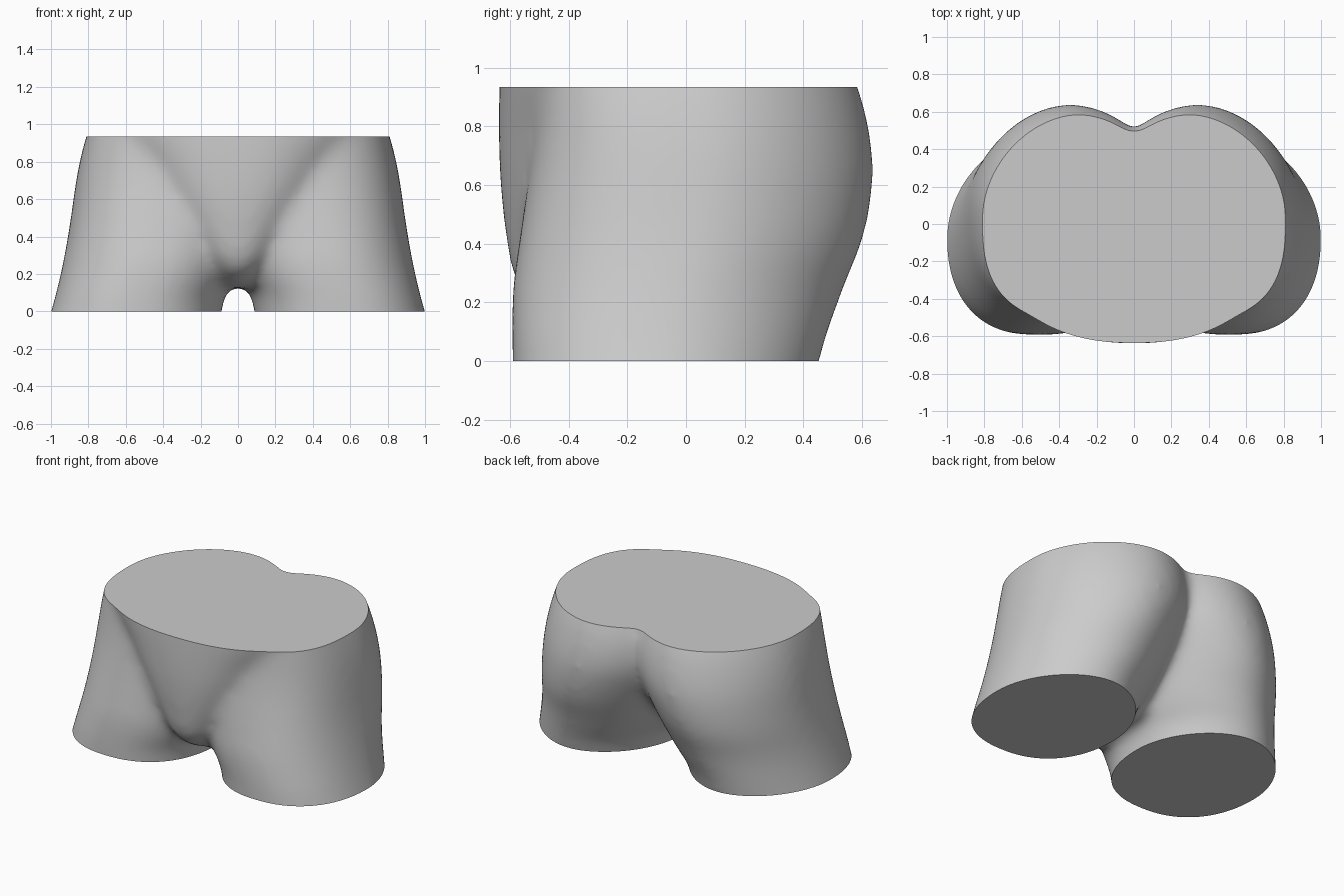
import bpy, bmesh, math

if "Cube" in bpy.data.objects:
    bpy.data.objects.remove(bpy.data.objects["Cube"])

TOP = 0.935
N = 72


def ring(bm, z, x0, x1, yf, yb, ef, eb):
    """Oval ring with separate front / back fullness."""
    cx, rx = (x0 + x1) / 2, (x1 - x0) / 2
    cy, ry = (yf + yb) / 2, (yb - yf) / 2
    verts = []
    for i in range(N):
        a = 2 * math.pi * i / N
        c, s = math.cos(a), math.sin(a)
        e = eb if s > 0 else ef
        x = cx + rx * math.copysign(abs(c) ** (2 / e), c)
        y = cy + ry * math.copysign(abs(s) ** (2 / e), s)
        verts.append(bm.verts.new((x, y, z)))
    return verts


def resample(keys, steps=5):
    """Smooth curve through the key rings."""
    out = []
    for i in range(len(keys) - 1):
        k0, k1, k2 = keys[max(i - 1, 0)], keys[i], keys[i + 1]
        k3 = keys[min(i + 2, len(keys) - 1)]
        d = k2[0] - k1[0]
        for s in range(steps):
            t = s / steps
            row = [k1[0] + d * t]
            for a, b, c, e in list(zip(k0, k1, k2, k3))[1:]:
                m1 = (c - a) / (k2[0] - k0[0]) * d
                m2 = (e - b) / (k3[0] - k1[0]) * d
                row.append((2*t**3 - 3*t*t + 1) * b + (t**3 - 2*t*t + t) * m1
                           + (3*t*t - 2*t**3) * c + (t**3 - t*t) * m2)
            out.append(row)
    return out + [list(keys[-1])]


def loft(bm, keys, eb, mirror=1):
    """Closed skin through (z, xmin, xmax, yfront, yback, fullness) keys."""
    rings = []
    for z, x0, x1, yf, yb, ef in resample(keys):
        if mirror < 0:
            x0, x1 = -x1, -x0
        rings.append(ring(bm, z, x0, x1, yf, yb, ef, eb))
    for a, b in zip(rings, rings[1:]):
        for i in range(N):
            j = (i + 1) % N
            bm.faces.new((a[i], a[j], b[j], b[i]))
    bm.faces.new(rings[0][::-1])
    bm.faces.new(rings[-1])


# thigh and buttock: z, inner, outer, front, back, front fullness
thigh = [
    (-0.20, 0.12, 1.06, -0.59, 0.40, 2.3),
    (0.00, 0.086, 1.00, -0.592, 0.457, 2.3),
    (0.08, 0.070, 0.978, -0.594, 0.479, 2.3),
    (0.16, 0.02, 0.958, -0.594, 0.507, 2.3),
    (0.26, -0.03, 0.936, -0.59, 0.543, 2.3),
    (0.40, -0.08, 0.910, -0.57, 0.60, 2.4),
    (0.53, -0.14, 0.890, -0.551, 0.63, 2.5),
    (0.66, -0.20, 0.872, -0.533, 0.641, 2.6),
    (0.80, -0.23, 0.847, -0.518, 0.624, 2.7),
    (TOP, -0.22, 0.812, -0.51, 0.588, 2.8),
    (1.15, -0.20, 0.74, -0.48, 0.50, 3.0),
]
# belly wedge filling the middle: z, half width, front, back
belly = [
    (0.13, 0.10, -0.40, 0.10),
    (0.20, 0.14, -0.53, 0.16),
    (0.28, 0.21, -0.587, 0.23),
    (0.36, 0.28, -0.605, 0.31),
    (0.50, 0.40, -0.624, 0.42),
    (0.65, 0.52, -0.636, 0.49),
    (0.80, 0.63, -0.639, 0.51),
    (TOP, 0.74, -0.637, 0.49),
    (1.15, 0.85, -0.63, 0.42),
]

bm = bmesh.new()
for side in (1, -1):
    loft(bm, thigh, 1.84, side)
loft(bm, [(z, -w, w, f, b, 2.3) for z, w, f, b in belly], 1.35)
mesh = bpy.data.meshes.new("hip_form")
bm.to_mesh(mesh)
bm.free()
hips = bpy.data.objects.new("hip_form", mesh)
bpy.context.collection.objects.link(hips)
bpy.context.view_layer.objects.active = hips
hips.select_set(True)

# fuse the volumes and soften the folds
fuse = hips.modifiers.new("fuse", 'REMESH')
fuse.mode = 'VOXEL'
fuse.voxel_size = 0.02
soft = hips.modifiers.new("soften", 'SMOOTH')
soft.factor = 0.5
soft.iterations = 45
for m in ("fuse", "soften"):
    bpy.ops.object.modifier_apply(modifier=m)

# flat cuts at waist and legs
bm = bmesh.new()
bm.from_mesh(hips.data)
for z, n in ((TOP, 1), (0, -1)):
    bmesh.ops.bisect_plane(bm, geom=bm.verts[:] + bm.edges[:] + bm.faces[:],
                           plane_co=(0, 0, z), plane_no=(0, 0, n), clear_outer=True)
    bmesh.ops.edgenet_fill(bm, edges=[e for e in bm.edges if e.is_boundary])
bmesh.ops.recalc_face_normals(bm, faces=bm.faces[:])
bm.to_mesh(hips.data)
bm.free()
bpy.ops.object.shade_smooth_by_angle(angle=math.radians(40))
